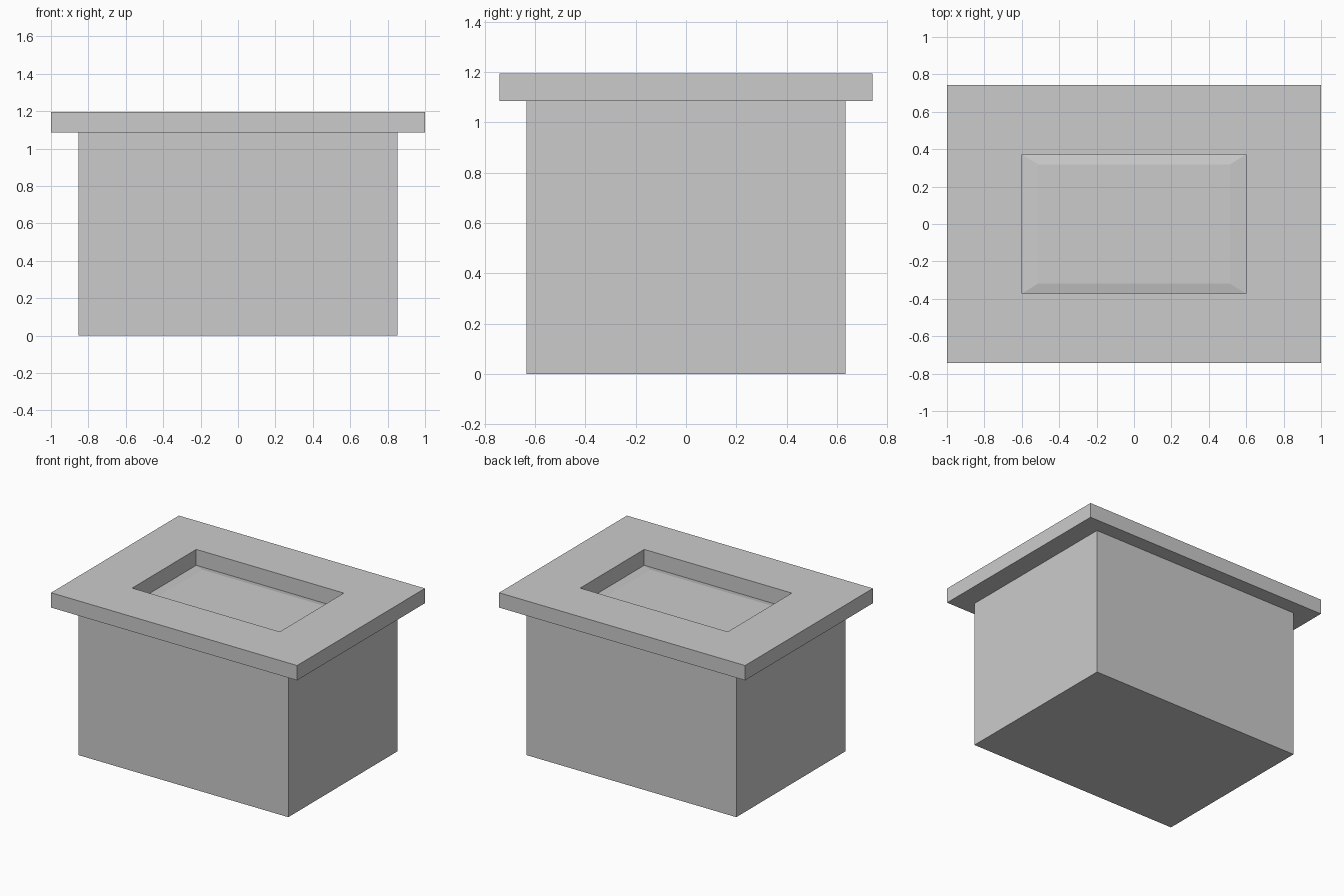
import bpy, bmesh

if "Cube" in bpy.data.objects:
    bpy.data.objects.remove(bpy.data.objects["Cube"])


def rect_loft(name, rings):
    """Closed shell through a run of rectangles: (half x, half y, z)."""
    bm = bmesh.new()
    loops = [[bm.verts.new((sx * hx, sy * hy, z))
              for sx, sy in ((-1, -1), (1, -1), (1, 1), (-1, 1))]
             for hx, hy, z in rings]
    for a, b in zip(loops, loops[1:]):
        for i in range(4):
            j = (i + 1) % 4
            bm.faces.new((a[i], a[j], b[j], b[i]))
    bm.faces.new(loops[0][::-1])
    bm.faces.new(loops[-1])
    bmesh.ops.recalc_face_normals(bm, faces=bm.faces)
    mesh = bpy.data.meshes.new(name)
    bm.to_mesh(mesh)
    bm.free()
    obj = bpy.data.objects.new(name, mesh)
    bpy.context.collection.objects.link(obj)
    return obj


# Box body, overhanging slab top, and a recess with a slightly raised floor panel
rect_loft("pedestal_box", [
    (0.853, 0.634, 0.0),      # base
    (0.853, 0.634, 1.086),    # body top
    (1.0, 0.742, 1.086),      # underside of overhang
    (1.0, 0.742, 1.195),      # slab top
    (0.60, 0.372, 1.195),     # recess rim
    (0.60, 0.372, 1.078),     # recess foot
    (0.512, 0.318, 1.089),    # raised floor panel
])
